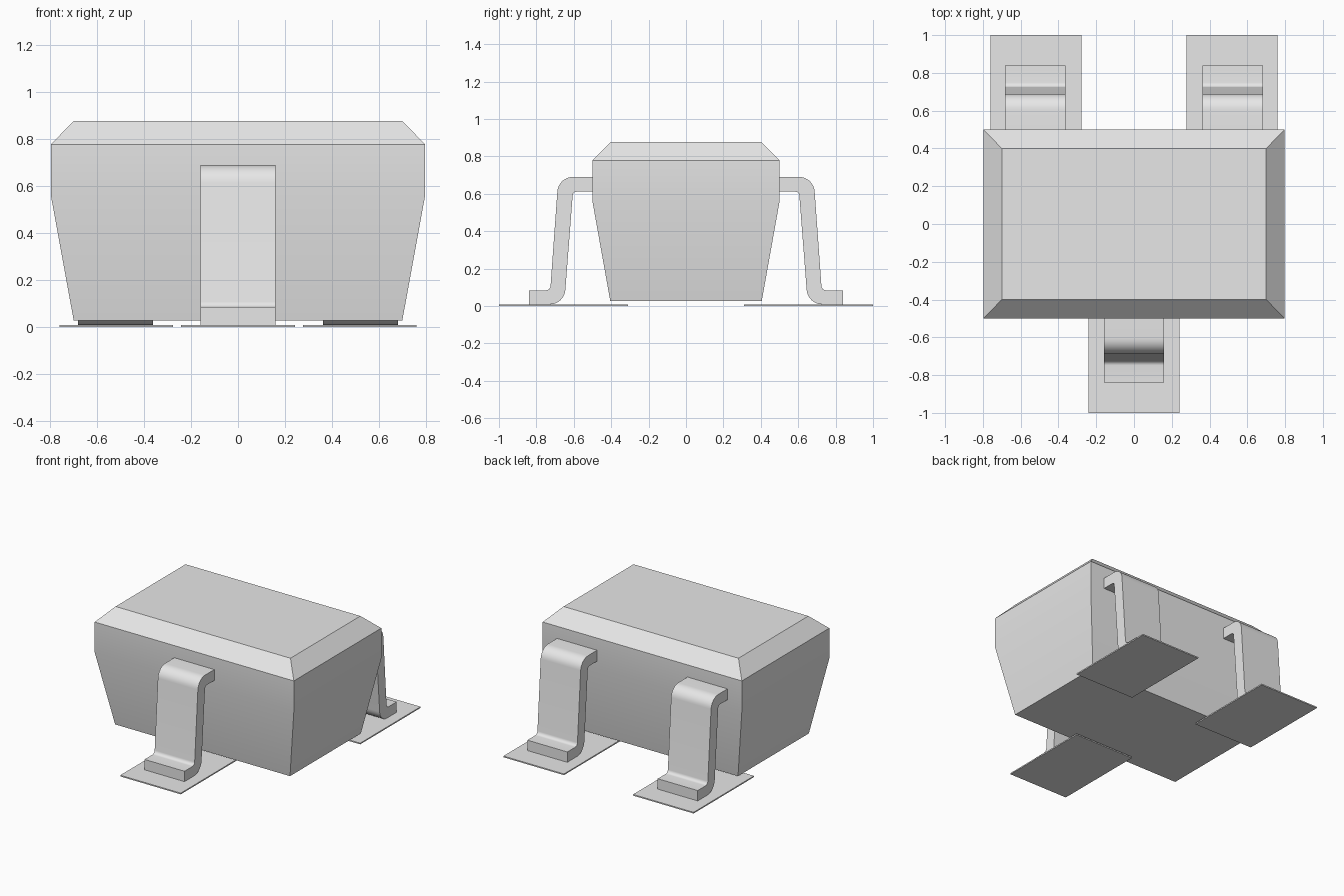
import bpy, bmesh, math

cube = bpy.data.objects.get("Cube")
if cube:
    bpy.data.objects.remove(cube, do_unlink=True)

grey = bpy.data.materials.new("light_grey")
grey.use_nodes = True
COLOUR = (0.8, 0.8, 0.8, 1)
grey.diffuse_color = COLOUR
grey.node_tree.nodes["Principled BSDF"].inputs["Base Color"].default_value = COLOUR


def finish(name, bm, smooth=True):
    bmesh.ops.recalc_face_normals(bm, faces=bm.faces)
    mesh = bpy.data.meshes.new(name)
    bm.to_mesh(mesh)
    bm.free()
    mesh.materials.append(grey)
    obj = bpy.data.objects.new(name, mesh)
    bpy.context.collection.objects.link(obj)
    if smooth:
        bpy.ops.object.select_all(action='DESELECT')
        obj.select_set(True)
        bpy.context.view_layer.objects.active = obj
        bpy.ops.object.shade_smooth_by_angle(angle=math.radians(30))
    return obj


def loft(name, levels):
    """Stack of rectangles (half x, half y, z), capped at both ends."""
    bm = bmesh.new()
    rings = [[bm.verts.new((sx * hx, sy * hy, z))
              for sx, sy in ((-1, -1), (1, -1), (1, 1), (-1, 1))]
             for hx, hy, z in levels]
    for a, b in zip(rings, rings[1:]):
        for i in range(4):
            j = (i + 1) % 4
            bm.faces.new((a[i], a[j], b[j], b[i]))
    bm.faces.new(rings[0])
    bm.faces.new(rings[-1])
    return finish(name, bm)


def arc(cy, cz, r, start, end, steps=8):
    """Points of an arc in the side profile, angles in degrees."""
    angles = [math.radians(start + (end - start) * i / steps) for i in range(steps + 1)]
    return [(cy + r * math.cos(a), cz + r * math.sin(a)) for a in angles]


def lead(name, x, side, half_width=0.16):
    """Bent strip: shoulder, sloped shank and foot."""
    profile = [(0.45, 0.69)]
    profile += arc(0.605, 0.607, 0.083, 90, 4.5)        # outer shoulder
    profile += arc(0.749, 0.109, 0.025, 184.5, 270, 5)  # inner ankle
    profile += [(0.84, 0.084), (0.84, 0.009)]
    profile += arc(0.728, 0.092, 0.083, 270, 184.5)     # outer ankle
    profile += arc(0.585, 0.59, 0.021, 4.5, 90, 5)      # inner shoulder
    profile += [(0.45, 0.611)]
    bm = bmesh.new()
    face = bm.faces.new([bm.verts.new((x - half_width, side * y, z)) for y, z in profile])
    res = bmesh.ops.extrude_face_region(bm, geom=[face], use_keep_orig=True)
    moved = [v for v in res["geom"] if isinstance(v, bmesh.types.BMVert)]
    bmesh.ops.translate(bm, verts=moved, vec=(2 * half_width, 0, 0))
    return finish(name, bm)


def pad(name, x, side):
    """Thin solder plate under a foot."""
    bm = bmesh.new()
    bmesh.ops.create_cube(bm, size=1)
    for v in bm.verts:
        v.co = (x + v.co.x * 0.484, side * 0.655 + v.co.y * 0.69, 0.0045 + v.co.z * 0.009)
    return finish(name, bm, smooth=False)


# Moulded body: tapered lower half, straight band, chamfered top
loft("body", [(0.7, 0.405, 0.027), (0.797, 0.5, 0.558),
              (0.797, 0.5, 0.778), (0.7, 0.4, 0.878)])

# One lead at the front, two at the back, each on its pad
for label, x, side in (("front", 0, -1), ("back_left", 0.522, 1), ("back_right", -0.522, 1)):
    lead(label + "_lead", x, side)
    pad(label + "_pad", x - (0.003 if x else 0) * (1 if x > 0 else -1), side)
